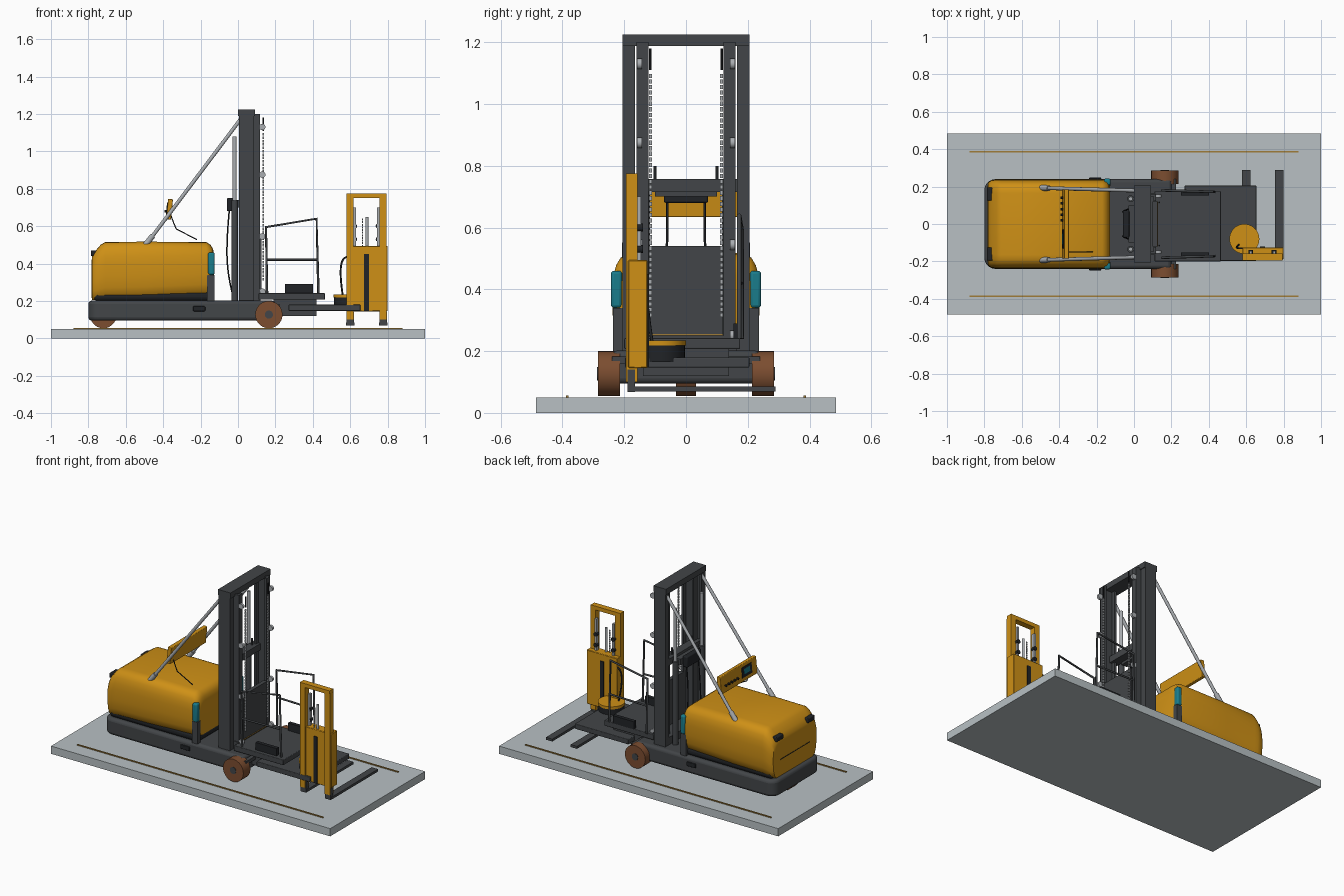
import bpy, bmesh, math
from mathutils import Vector

if "Cube" in bpy.data.objects:
    bpy.data.objects.remove(bpy.data.objects["Cube"])


def material(name, r, g, b):
    m = bpy.data.materials.new(name)
    m.diffuse_color = (r, g, b, 1)
    m.use_nodes = True
    m.node_tree.nodes["Principled BSDF"].inputs["Base Color"].default_value = m.diffuse_color
    return m


SLAB = material("slab_grey", 0.48, 0.53, 0.55)
DARK = material("dark_steel", 0.055, 0.06, 0.065)
BLACK = material("black", 0.015, 0.017, 0.02)
YELLOW = material("yellow_paint", 0.62, 0.28, 0.008)
BROWN = material("tyre_brown", 0.2, 0.075, 0.03)
STEEL = material("bright_steel", 0.4, 0.42, 0.44)
TEAL = material("teal_lens", 0.01, 0.2, 0.26)
LINE = material("floor_line", 0.35, 0.2, 0.04)


def finish(bm, name, mat):
    bmesh.ops.recalc_face_normals(bm, faces=bm.faces)
    me = bpy.data.meshes.new(name)
    bm.to_mesh(me)
    bm.free()
    me.materials.append(mat)
    ob = bpy.data.objects.new(name, me)
    bpy.context.collection.objects.link(ob)
    return ob


def add_box(bm, x0, x1, y0, y1, z0, z1):
    vs = bmesh.ops.create_cube(bm, size=1)["verts"]
    for v in vs:
        v.co = ((x0 + x1) / 2 + v.co.x * (x1 - x0), (y0 + y1) / 2 + v.co.y * (y1 - y0),
                (z0 + z1) / 2 + v.co.z * (z1 - z0))


def box(name, dims, mat, bevel=0, seg=3):
    bm = bmesh.new()
    add_box(bm, *dims)
    ob = finish(bm, name, mat)
    if bevel:
        b = ob.modifiers.new("bevel", 'BEVEL')
        b.width, b.segments = bevel, seg
    return ob


def cyl(name, a, b, r, mat, n=16):
    a, b = Vector(a), Vector(b)
    bm = bmesh.new()
    bmesh.ops.create_cone(bm, cap_ends=True, segments=n, radius1=r, radius2=r, depth=(b - a).length)
    ob = finish(bm, name, mat)
    ob.rotation_euler = (b - a).to_track_quat('Z', 'Y').to_euler()
    ob.location = (a + b) / 2
    return ob


def tube(name, pts, r, mat, smooth=False):
    cu = bpy.data.curves.new(name, 'CURVE')
    cu.dimensions = '3D'
    cu.bevel_depth, cu.bevel_resolution, cu.use_fill_caps = r, 2, True
    sp = cu.splines.new('NURBS' if smooth else 'POLY')
    sp.points.add(len(pts) - 1)
    for p, c in zip(sp.points, pts):
        p.co = (*c, 1)
    if smooth:
        sp.use_endpoint_u, sp.order_u = True, 3
    cu.materials.append(mat)
    ob = bpy.data.objects.new(name, cu)
    bpy.context.collection.objects.link(ob)
    return ob


def extrude_z(name, pts, z0, z1, mat):
    bm = bmesh.new()
    f = bm.faces.new([bm.verts.new((x, y, z0)) for x, y in pts])
    r = bmesh.ops.extrude_face_region(bm, geom=[f])
    bmesh.ops.translate(bm, vec=(0, 0, z1 - z0), verts=[v for v in r["geom"] if isinstance(v, bmesh.types.BMVert)])
    return finish(bm, name, mat)


def chain(name, x, y, z0, z1, pitch, w):
    bm = bmesh.new()
    for i in range(int((z1 - z0) / pitch)):
        z = z0 + i * pitch
        add_box(bm, x - w / 2, x + w / 2, y - w / 2, y + w / 2, z, z + pitch * 0.75)
    return finish(bm, name, STEEL)


# floor slab and painted lines
box("floor_slab", (-1, 1, -.485, .485, 0, .05), SLAB)
for s in (-1, 1):
    box("floor_line", (-.88, .88, s * .385 - .004, s * .385 + .004, .05, .056), LINE)

# chassis: plan outline with rounded rear corners
plan = [(.2, -.24), (.2, .24)]
for s, a0 in ((1, 90), (-1, 180)):
    for i in range(7):
        a = math.radians(a0 + i * 15)
        plan.append((-.74 + .06 * math.cos(a), s * .18 + .06 * math.sin(a)))
ch = extrude_z("chassis", plan, .095, .202, DARK)
b = ch.modifiers.new("bevel", 'BEVEL')
b.width, b.segments = .018, 3
box("hood_skirt", (-.77, -.13, -.22, .22, .2, .25), BLACK, .02)

# hood: lofted rounded shell (x, bottom, top, width factor)
stations = [(-.782, .215, .42, .86), (-.78, .205, .44, .93), (-.765, .205, .465, .98), (-.735, .207, .5, 1),
            (-.71, .21, .515, 1), (-.5, .215, .517, 1), (-.17, .232, .515, 1), (-.147, .235, .5, .98),
            (-.134, .237, .48, .94), (-.128, .24, .45, .87)]
half = [(.2, 0), (.219, .06), (.232, .2), (.238, .4), (.238, .62), (.235, .75), (.226, .87), (.212, .95), (.19, .99), (.165, 1)]
bm = bmesh.new()
rings = []
for x, zb, zt, w in stations:
    ring = half + [(-y, t) for y, t in reversed(half)]
    rings.append([bm.verts.new((x, y * w, zb + (zt - zb) * t)) for y, t in ring])
for r0, r1 in zip(rings, rings[1:]):
    for i in range(len(r0)):
        j = (i + 1) % len(r0)
        bm.faces.new((r0[i], r0[j], r1[j], r1[i]))
bm.faces.new(rings[0])
bm.faces.new(rings[-1])
finish(bm, "hood", YELLOW)

# hood lamps, rear seam, side steps, wheels
for s in (-1, 1):
    box("rear_lamp", (-.787, -.755, s * .16 - .035, s * .16 + .035, .44, .47), BLACK, .005)
    box("side_lamp", (-.16, -.125, s * .225 - .018, s * .225 + .018, .34, .46), TEAL, .01)
    box("lamp_post", (-.165, -.125, s * .22 - .016, s * .22 + .016, .2, .34), DARK)
    box("side_step", (-.24, -.175, s * .238 - .01, s * .238 + .01, .145, .172), BLACK, .004)
    cyl("front_wheel", (.165, s * .213, .127), (.165, s * .285, .127), .073, BROWN, 28)
    cyl("wheel_hub", (.165, s * .2, .127), (.165, s * .288, .127), .022, DARK)
cyl("rear_wheel", (-.72, -.032, .125), (-.72, .032, .125), .071, BROWN, 28)
box("rear_seam", (-.784, -.77, -.15, .15, .31, .314), BLACK)

# mast: outer channels, inner rails, rollers, chains, struts
for s in (-1, 1):
    C = [(.005, .205), (.085, .205), (.085, .165), (.069, .165), (.069, .19), (.021, .19), (.021, .165), (.005, .165)]
    extrude_z("outer_mast", [(x, s * y) for x, y in C], .2, 1.2, DARK)
    I = [(.03, .16), (.118, .16), (.118, .122), (.104, .122), (.104, .146), (.044, .146), (.044, .122), (.03, .122)]
    extrude_z("inner_mast", [(x, s * y) for x, y in I], .22, 1.2, DARK)
    for z in (.25, .545, .875, 1.13):
        cyl("mast_roller", (.13, s * .143, z), (.13, s * .158, z), .017, STEEL)
    chain("lift_chain", .135, s * .115, .31, 1.11, .018, .009)
    cyl("chain_anchor", (.135, s * .115, 1.11), (.135, s * .115, 1.18), .004, BLACK, 8)
    cyl("lift_cylinder", (-.018, s * .135, .2), (-.018, s * .135, .74), .018, DARK)
    cyl("lift_rod", (-.018, s * .135, .74), (-.018, s * .135, 1.08), .011, STEEL)
    cyl("mast_strut", (-.47, s * .192, .53), (.02, s * .178, 1.18), .01, STEEL)
    cyl("strut_socket", (-.495, s * .193, .5), (-.455, s * .192, .55), .015, STEEL)
    tube("mast_hose", [(-.045, s * .06, .7), (-.06, s * .06, .55), (-.058, s * .07, .35), (-.03, s * .08, .24)], .004, BLACK, True)
box("mast_top_beam", (0, .09, -.205, .205, 1.188, 1.225), DARK)
box("mast_cross_beam", (.005, .06, -.165, .165, .715, .757), DARK)
box("mast_base_beam", (.005, .12, -.165, .165, .2, .25), DARK)
box("carriage_plate", (.1, .125, -.12, .12, .25, .54), DARK)
box("carriage_trim", (.122, .128, -.12, .12, .25, .256), LINE)
box("valve_block", (-.06, -.025, -.072, .072, .68, .75), BLACK, .006)
box("valve_bracket", (-.03, .01, -.1, .1, .7, .74), DARK)

# control panel, tilted, with cable
panel = box("control_panel", (-.013, .013, -.185, .185, -.055, .055), YELLOW, .004)
screen = box("panel_screen", (-.016, -.01, -.13, -.03, -.03, .035), BLACK)
lens = box("panel_lens", (-.017, -.01, -.11, -.05, -.012, .022), TEAL)
knobs = [cyl("panel_knob", (0, 0, 0), (.02, 0, 0), .007, BLACK, 10) for i in range(5)]
for i, k in enumerate(knobs):
    k.location = (-.382, .02 + i * .03, .68)
for ob in (panel, screen, lens):
    ob.location = (-.366, 0, .69)
    ob.rotation_euler.y = .1
tube("panel_cable", [(-.36, -.15, .66), (-.345, -.15, .62), (-.33, -.15, .585), (-.22, -.15, .528)], .003, BLACK)

# operator platform with toe boards and guard rails
box("operator_platform", (.11, .465, -.2, .175, .207, .242), DARK, .004)
box("lower_deck", (.27, .655, -.197, .205, .147, .18), DARK, .004)
box("deck_link", (.19, .42, -.14, .14, .12, .21), DARK)
box("axle_beam", (.15, .225, -.24, .24, .16, .182), DARK)
for s in (-1, 1):
    box("toe_board", (.25, .4, s * .165 - .012, s * .165 + .012, .24, .29), BLACK)
    tube("guard_rail", [(.155, s * .18, .24), (.15, s * .18, .595), (.42, s * .172, .64), (.43, s * .172, .24)], .007, DARK)
    tube("guard_mid_rail", [(.153, s * .18, .42), (.427, s * .172, .42)], .006, DARK)
    cyl("grab_post", (.03, s * .1, .755), (.03, s * .1, .8), .005, DARK, 8)

# pallet stacker: frame, body panels, forks
for x0 in (.58, .757):
    box("stacker_upright", (x0, x0 + .037, -.195, -.157, .1, .755), YELLOW)
    box("stacker_foot", (x0, x0 + .04, -.19, -.165, .068, .14), DARK)
    box("stacker_fork", (x0 - .002, x0 + .043, -.185, .29, .07, .086), DARK)
box("stacker_top", (.58, .793, -.195, -.157, .75, .775), YELLOW)
box("stacker_body", (.58, .8, -.187, -.125, .145, .495), YELLOW, .003, 1)
box("stacker_slot", (.675, .7, -.191, -.12, .147, .45), BLACK)
cyl("stacker_rod", (.69, -.17, .49), (.69, -.17, .65), .008, STEEL)
chain("stacker_chain", .665, -.17, .49, .65, .014, .006)
for x in (.624, .749):
    box("stacker_inner_rail", (x - .007, x + .007, -.165, -.145, .49, .7), STEEL)
    for z in (.53, .6):
        cyl("stacker_roller", (x, -.165, z), (x, -.14, z), .013, BLACK)

# round drive unit with hose
cyl("drive_base", (.59, -.08, .165), (.59, -.08, .22), .076, BLACK, 40)
cyl("drive_cover", (.59, -.08, .218), (.59, -.08, .235), .08, YELLOW, 40)
tube("stacker_hose", [(.582, -.13, .435), (.555, -.13, .43), (.545, -.125, .33), (.56, -.11, .23)], .005, BLACK, True)

# smooth shading with sharp edges kept
for ob in bpy.data.objects:
    ob.select_set(ob.type == 'MESH')
bpy.context.view_layer.objects.active = bpy.data.objects["hood"]
bpy.ops.object.shade_smooth_by_angle(angle=math.radians(35))
